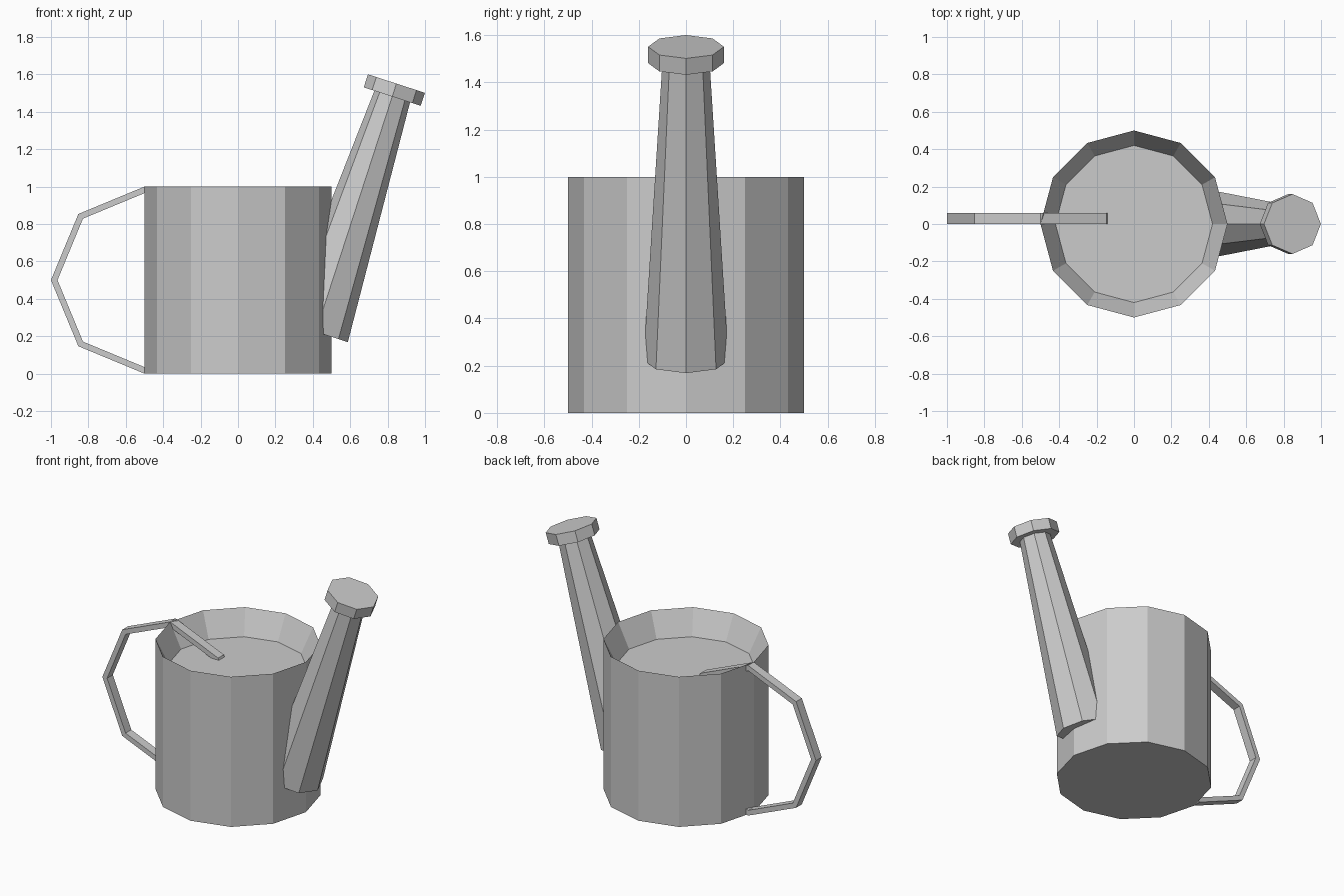
import bpy, bmesh
from math import sin, cos, tau, radians
from mathutils import Matrix

if "Cube" in bpy.data.objects:
    bpy.data.objects.remove(bpy.data.objects["Cube"])


def lathe(name, profile, sides, matrix=Matrix(), closed=False):
    """Turn a (radius, height) profile round z; cap the ends or close it into a ring."""
    bm = bmesh.new()
    rings = [[bm.verts.new((r * cos(tau * i / sides), r * sin(tau * i / sides), z))
              for i in range(sides)] for r, z in profile]
    pairs = list(zip(rings, rings[1:]))
    if closed:
        pairs.append((rings[-1], rings[0]))
    else:
        bm.faces.new(rings[0][::-1])
        bm.faces.new(rings[-1])
    for low, high in pairs:
        for i in range(sides):
            j = (i + 1) % sides
            bm.faces.new((low[i], low[j], high[j], high[i]))
    bmesh.ops.recalc_face_normals(bm, faces=bm.faces)
    bm.transform(matrix)
    mesh = bpy.data.meshes.new(name)
    bm.to_mesh(mesh)
    bm.free()
    obj = bpy.data.objects.new(name, mesh)
    bpy.context.collection.objects.link(obj)
    return obj


# Body with a shallow tapered recess in the top
lathe("body", [(0.5, 0), (0.5, 1), (0.42, 0.84)], 12)

# Handle: flat octagonal ring standing upright, half buried in the body
upright = Matrix.Translation((-0.5, 0, 0.5)) @ Matrix.Rotation(radians(90), 4, 'X')
lathe("handle", [(0.5, -0.06), (0.5, 0), (0.465, 0), (0.465, -0.06)], 8, upright, closed=True)

# Spout and its sprinkler head share one tilted axis
tilt = Matrix.Translation((0.416, 0, 0.224)) @ Matrix.Rotation(radians(18), 4, 'Y')
lathe("spout", [(0.18, 0), (0.1, 1.325)], 8, tilt)
lathe("sprinkler_head", [(0.16, 1.322), (0.16, 1.395)], 8, tilt)
